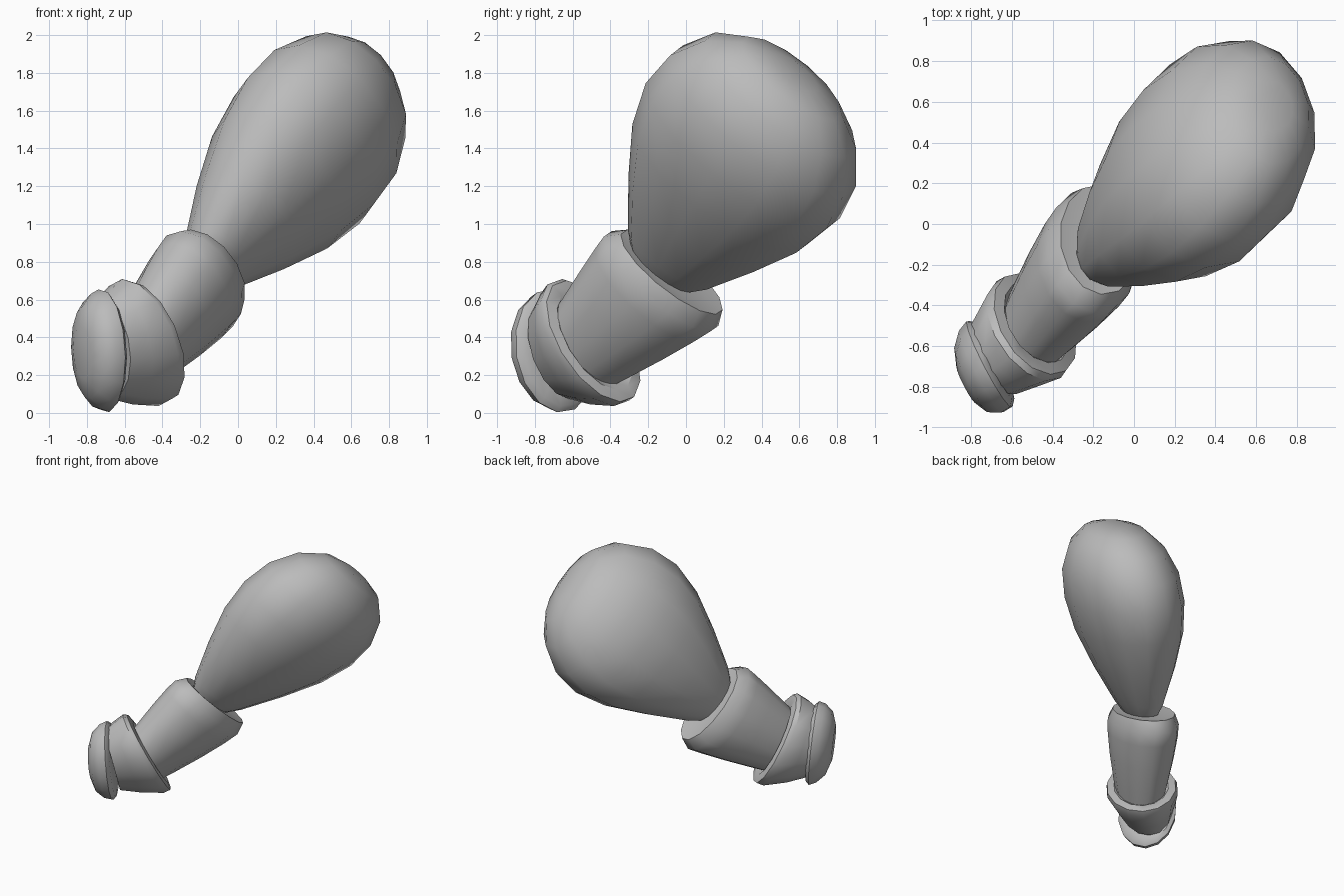
import bpy, bmesh, math
from mathutils import Vector

cube = bpy.data.objects.get("Cube")
if cube:
    bpy.data.objects.remove(cube)

grey = bpy.data.materials.new("plain grey")
grey.use_nodes = True
COLOUR = (0.5, 0.5, 0.5, 1)
grey.diffuse_color = COLOUR
grey.node_tree.nodes["Principled BSDF"].inputs["Base Color"].default_value = COLOUR


def loft(name, start, end, yaw, tilts, roll, profile, sides=14):
    """Skin oval rings (position, half width, half height) along start-end."""
    start, end = Vector(start), Vector(end)
    yaw, roll = math.radians(yaw), math.radians(roll)
    ahead = Vector((math.cos(yaw), math.sin(yaw), 0))
    across = Vector((math.sin(yaw), -math.cos(yaw), 0))
    bm = bmesh.new()
    rings = []
    for t, wide, tall in profile:
        f = min(max(t, 0), 1)
        tilt = math.radians(tilts[0] + (tilts[1] - tilts[0]) * f)
        upright = Vector((0, 0, math.cos(tilt))) - ahead * math.sin(tilt)
        up = upright * math.cos(roll) + across * math.sin(roll)
        side = across * math.cos(roll) - upright * math.sin(roll)
        centre = start.lerp(end, t)
        rings.append([bm.verts.new(centre + side * wide * math.cos(a) + up * tall * math.sin(a))
                      for a in (math.tau * i / sides for i in range(sides))])
    for low, high in zip(rings, rings[1:]):
        for i in range(sides):
            j = (i + 1) % sides
            bm.faces.new((low[i], low[j], high[j], high[i]))
    bm.faces.new(rings[0])
    bm.faces.new(rings[-1])
    bmesh.ops.recalc_face_normals(bm, faces=bm.faces)
    mesh = bpy.data.meshes.new(name)
    bm.to_mesh(mesh)
    bm.free()
    mesh.materials.append(grey)
    obj = bpy.data.objects.new(name, mesh)
    bpy.context.collection.objects.link(obj)
    bpy.ops.object.select_all(action='DESELECT')
    obj.select_set(True)
    bpy.context.view_layer.objects.active = obj
    bpy.ops.object.shade_smooth_by_angle(angle=math.radians(40))


# large swollen bulb
loft("bulb", (-0.125, -0.085, 0.82), (0.69, 0.58, 1.8), 48, (49, 45), 25,
     [(-0.06, 0.12, 0.2), (0, 0.17, 0.27), (0.2, 0.29, 0.43), (0.4, 0.385, 0.57), (0.58, 0.425, 0.635),
      (0.74, 0.415, 0.61), (0.88, 0.34, 0.5), (0.97, 0.22, 0.33), (1, 0.1, 0.15)])

# flared collar segment gripping the bulb
loft("middle_segment", (-0.45, -0.46, 0.41), (-0.15, -0.06, 0.76), 51, (34, 47), 22,
     [(-0.3, 0.16, 0.24), (0, 0.195, 0.28), (0.35, 0.23, 0.33), (0.65, 0.25, 0.37),
      (0.82, 0.25, 0.39), (0.96, 0.22, 0.34), (0.94, 0.14, 0.24)])

# short segment with a wide rim
loft("rear_segment", (-0.7, -0.68, 0.33), (-0.485, -0.49, 0.38), 42, (14, 28), 15,
     [(0, 0.19, 0.27), (0.4, 0.23, 0.33), (0.85, 0.275, 0.38), (1, 0.265, 0.37), (1.04, 0.21, 0.3), (0.9, 0.17, 0.23)])

# domed end cap
loft("end_cap", (-0.825, -0.79, 0.32), (-0.69, -0.67, 0.33), 28, (5, 5), 8,
     [(0, 0.1, 0.14), (0.2, 0.18, 0.25), (0.55, 0.23, 0.31), (0.85, 0.24, 0.33), (1, 0.215, 0.3), (1.03, 0.16, 0.22)])
